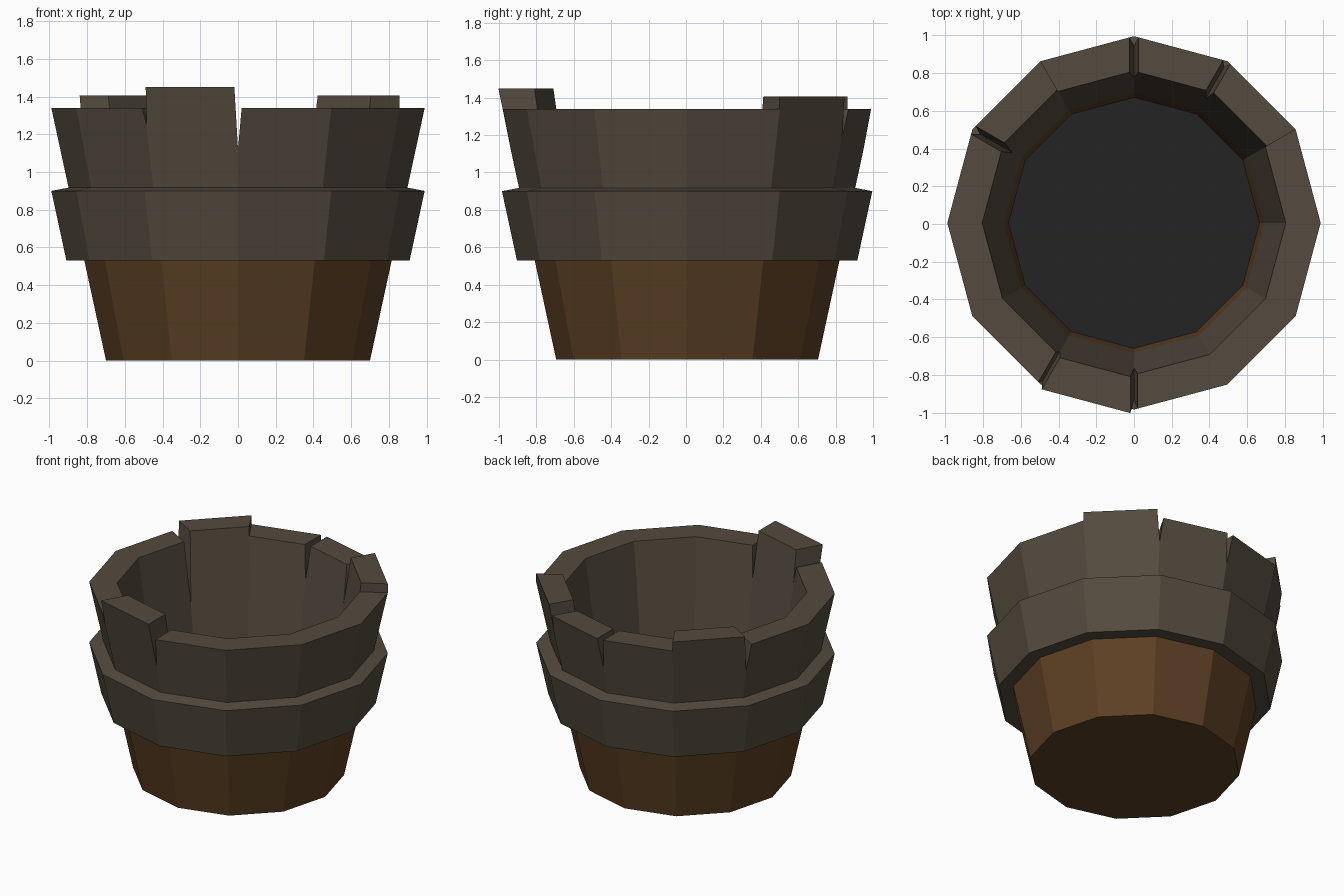
import bpy, bmesh, math
from mathutils import Vector

if "Cube" in bpy.data.objects:
    bpy.data.objects.remove(bpy.data.objects["Cube"])

N = 12
CY = 0.006           # tiny offset that centres the bounding box
BAND_Z, RIM_Z, FLOOR_Z = 0.53, 1.34, 0.36


def material(name, rgb):
    m = bpy.data.materials.new(name)
    m.diffuse_color = (*rgb, 1)
    m.use_nodes = True
    m.node_tree.nodes["Principled BSDF"].inputs["Base Color"].default_value = m.diffuse_color
    return m


GREY = material("weathered grey wood", (0.089, 0.070, 0.049))
BROWN = material("brown wood", (0.107, 0.051, 0.0176))
DARK = material("dark floor", (0.0175, 0.0175, 0.0175))


def r_out(z):
    return 0.70 + 0.2165 * z


def r_in(z):
    return 0.805 - 0.142 * (RIM_Z - z) if z < RIM_Z else 0.805 + 0.14 * (z - RIM_Z)


def point(i, r, z):
    a = math.radians(30 * i)
    return Vector((r * math.cos(a), r * math.sin(a) + CY, z))


def add_face(bm, pts, mat=0):
    clean = []
    for p in pts:
        if all((p - q).length > 1e-5 for q in clean):
            clean.append(p)
    if len(clean) > 2:
        bm.faces.new([bm.verts.new(p) for p in clean]).material_index = mat


def finish(bm, name, mats):
    bmesh.ops.remove_doubles(bm, verts=bm.verts, dist=1e-4)
    bmesh.ops.recalc_face_normals(bm, faces=bm.faces)
    me = bpy.data.meshes.new(name)
    bm.to_mesh(me)
    bm.free()
    for m in mats:
        me.materials.append(m)
    ob = bpy.data.objects.new(name, me)
    bpy.context.collection.objects.link(ob)
    return ob


# Notches between staves: corner -> (outer bottom z, inner bottom z, half width)
notches = {2: (1.18, 1.06, 0.022), 3: (1.12, 1.10, 0.025), 5: (1.13, 0.91, 0.025),
           8: (1.25, 1.22, 0.018), 9: (1.12, 1.10, 0.02)}
# Raised staves: index -> top height
raised = {1: 1.405, 4: 1.405, 8: 1.45}

# Tub: twelve staves, each with outer, inner, top and notch-side faces
bm = bmesh.new()
for i in range(N):
    j = i + 1
    top = raised.get(i, RIM_Z)
    ro = 0.99 if top == 1.405 else r_out(top)
    along = (point(j, 1, 0) - point(i, 1, 0)).normalized()
    zo_i, zi_i, w_i = notches.get(i, (RIM_Z, RIM_Z, 0))
    zo_j, zi_j, w_j = notches.get(j % N, (RIM_Z, RIM_Z, 0))

    # upper grey wall
    outer_i, outer_j = point(i, r_out(zo_i), zo_i), point(j, r_out(zo_j), zo_j)
    inner_i, inner_j = point(i, r_in(zi_i), zi_i), point(j, r_in(zi_j), zi_j)
    to_i, to_j = point(i, ro, top) + along * w_i, point(j, ro, top) - along * w_j
    ti_i = point(i, r_in(top), top) + along * w_i
    ti_j = point(j, r_in(top), top) - along * w_j
    bo_i, bo_j = (point(k, r_out(BAND_Z), BAND_Z) for k in (i, j))
    bi_i, bi_j = (point(k, r_in(BAND_Z), BAND_Z) for k in (i, j))
    add_face(bm, [bo_i, bo_j, outer_j, to_j, to_i, outer_i])
    add_face(bm, [bi_i, bi_j, inner_j, ti_j, ti_i, inner_i])
    add_face(bm, [to_i, to_j, ti_j, ti_i])
    if w_i or top > RIM_Z:
        add_face(bm, [outer_i, to_i, ti_i, inner_i])
    if w_j or top > RIM_Z:
        add_face(bm, [outer_j, to_j, ti_j, inner_j])

    # lower brown wall, outside and inside
    add_face(bm, [point(i, 0.70, 0), point(j, 0.70, 0), bo_j, bo_i], 1)
    add_face(bm, [point(i, r_in(FLOOR_Z), FLOOR_Z), point(j, r_in(FLOOR_Z), FLOOR_Z), bi_j, bi_i], 1)

# underside and inner floor
add_face(bm, [point(i, 0.70, 0) for i in range(N)], 1)
add_face(bm, [point(i, r_in(FLOOR_Z), FLOOR_Z) for i in range(N)], 2)
finish(bm, "tub", [GREY, BROWN, DARK])

# Hoop band around the middle
bm = bmesh.new()
profile = [(0.80, BAND_Z), (0.91, BAND_Z), (0.99, 0.90), (0.885, 0.92)]
for i in range(N):
    for (r0, z0), (r1, z1) in zip(profile, profile[1:] + profile[:1]):
        add_face(bm, [point(i, r0, z0), point(i + 1, r0, z0), point(i + 1, r1, z1), point(i, r1, z1)])
finish(bm, "hoop_band", [GREY])
